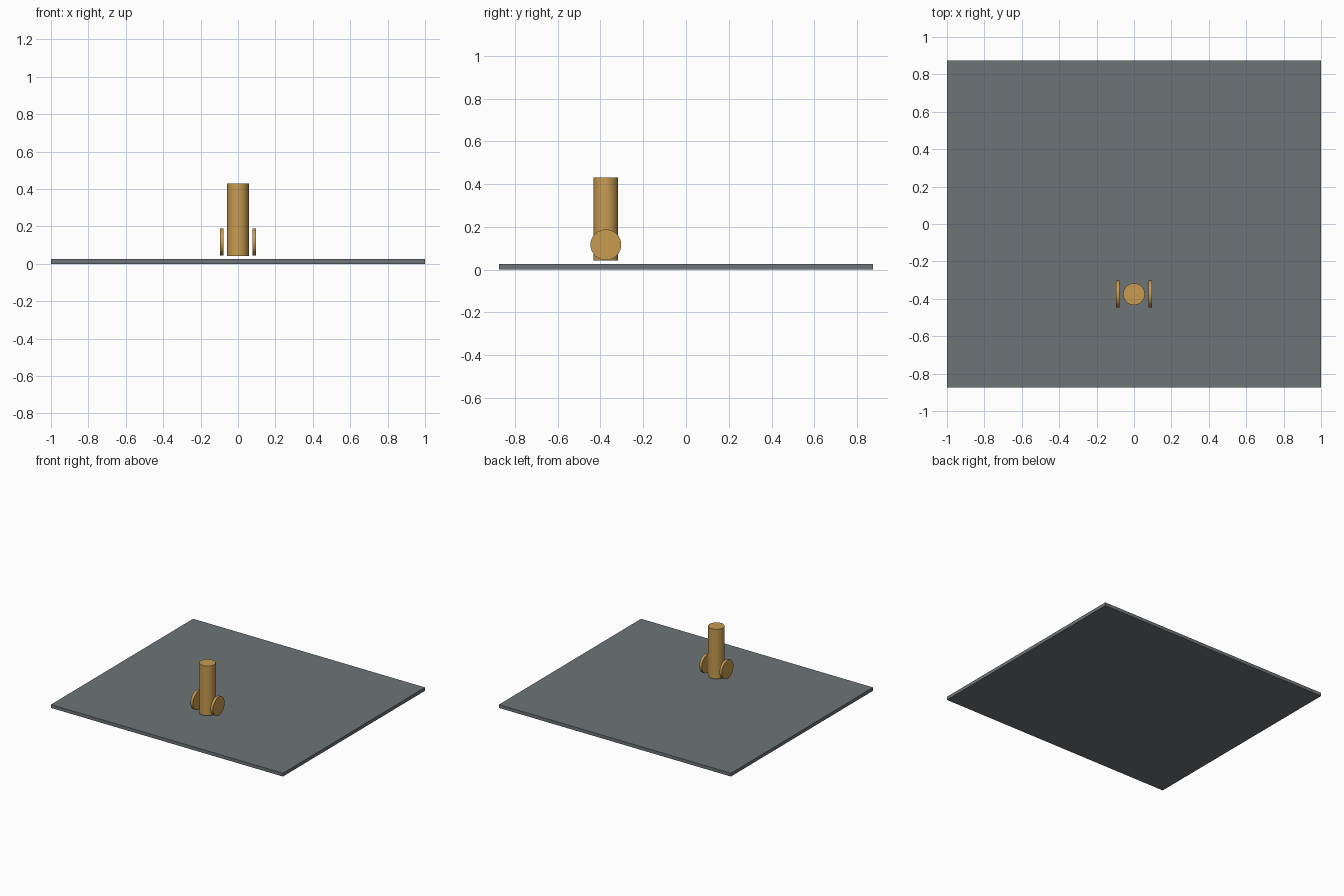
import bpy
import math

if "Cube" in bpy.data.objects:
    bpy.data.objects.remove(bpy.data.objects["Cube"])


def material(name, color):
    m = bpy.data.materials.new(name)
    m.diffuse_color = (*color, 1)
    m.use_nodes = True
    m.node_tree.nodes["Principled BSDF"].inputs["Base Color"].default_value = m.diffuse_color
    return m


gold = material("warm_gold", (0.58, 0.33, 0.08))
grey = material("slate_grey", (0.155, 0.175, 0.187))


def cylinder(name, radius, depth, location, rotation=(0, 0, 0)):
    bpy.ops.mesh.primitive_cylinder_add(
        vertices=32, radius=radius, depth=depth, location=location, rotation=rotation)
    ob = bpy.context.object
    ob.name = name
    ob.data.materials.append(gold)
    return ob


# Ground slab
bpy.ops.mesh.primitive_cube_add(size=1, location=(0, 0, 0.013))
slab = bpy.context.object
slab.name = "floor_slab"
slab.scale = (2, 1.75, 0.026)
slab.data.materials.append(grey)

# Upright body, hovering just above the slab
BODY_Y = -0.375
cylinder("body", 0.058, 0.387, (0, BODY_Y, 0.236))

# Side wheels, turned so their axles run along x
for side, label in ((-1, "left"), (1, "right")):
    cylinder(label + "_wheel", 0.072, 0.02, (side * 0.0865, BODY_Y, 0.116),
             (0, math.pi / 2, 0))
